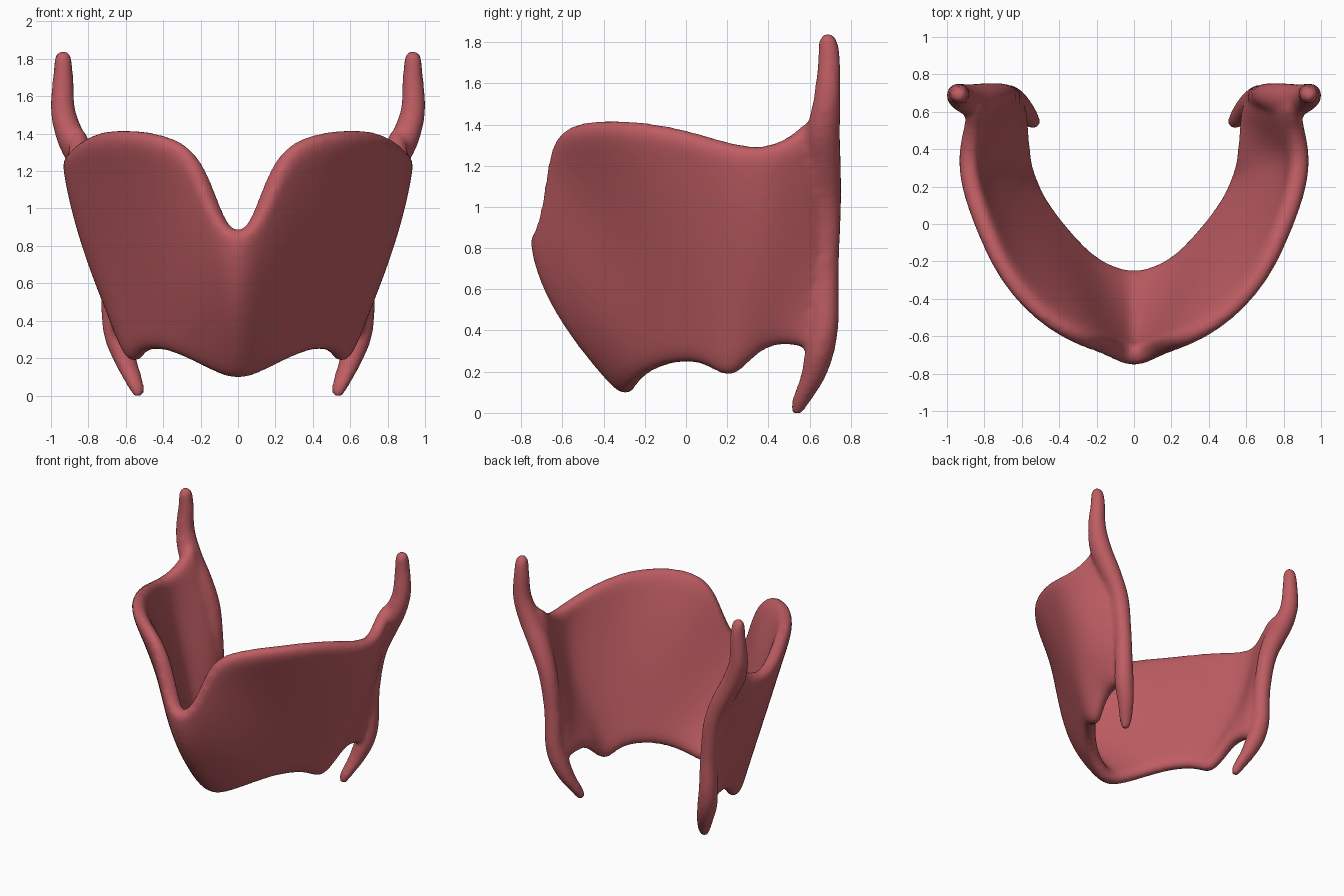
import bpy
import bmesh
import math
from mathutils import Vector

default_cube = bpy.data.objects.get("Cube")
if default_cube:
    bpy.data.objects.remove(default_cube, do_unlink=True)

# One flesh-red colour for the whole shield
material = bpy.data.materials.new("flesh red")
colour = (0.52, 0.11, 0.125, 1.0)
material.diffuse_color = colour
material.use_nodes = True
material.node_tree.nodes["Principled BSDF"].inputs["Base Color"].default_value = colour

# Columns of the curved wall from the front midline to the back edge:
# lower rim, middle and upper rim
columns = [
    ((0, -.265, .09), (0, -.6, .5), (0, -.72, .85)),
    ((.1, -.245, .12), (.09, -.565, .58), (.1, -.675, .96)),
    ((.22, -.195, .18), (.2, -.5, .7), (.18, -.65, 1.21)),
    ((.33, -.1, .23), (.33, -.36, .78), (.28, -.63, 1.36)),
    ((.44, .03, .25), (.49, -.19, .82), (.48, -.53, 1.42)),
    ((.51, .13, .22), (.625, -.01, .82), (.69, -.31, 1.43)),
    ((.545, .22, .15), (.715, .14, .82), (.805, -.04, 1.39)),
    ((.565, .3, .24), (.785, .27, .84), (.88, .18, 1.32)),
    ((.58, .4, .33), (.8, .39, .84), (.9, .37, 1.28)),
    ((.6, .52, .33), (.735, .54, .82), (.865, .53, 1.35)),
    ((.63, .66, .29), (.68, .68, .82), (.87, .66, 1.5)),
]

# Upper horn, thick back border and lower horn as one path: x, y, z, radius
horn_path = [
    (.935, .69, 1.84, .02), (.935, .69, 1.81, .045), (.935, .695, 1.7, .056),
    (.935, .685, 1.52, .068), (.88, .665, 1.35, .085), (.8, .67, 1.19, .085),
    (.715, .685, .98, .07), (.675, .68, .7, .063), (.665, .675, .45, .068),
    (.64, .65, .3, .073), (.597, .615, .17, .062), (.55, .56, .06, .048),
    (.532, .535, -.005, .027),
]


def along_column(column, t):
    """Smooth curve passing through the three points of a column."""
    low, mid, high = (Vector(p) for p in column)
    return low * (1 - t) * (1 - 2 * t) + mid * 4 * t * (1 - t) + high * t * (2 * t - 1)


def mirrored(p, side):
    return Vector((p[0] * side, p[1], p[2]))


def add_wall(bm, rows=8):
    """Open sheet running from one back edge round the front to the other."""
    last = len(columns) - 1
    grid = []
    for i in range(-last, last + 1):
        side = -1 if i < 0 else 1
        grid.append([bm.verts.new(mirrored(along_column(columns[abs(i)], r / rows), side))
                     for r in range(rows + 1)])
    for a, b in zip(grid, grid[1:]):
        for r in range(rows):
            bm.faces.new((a[r], b[r], b[r + 1], a[r + 1]))


def smooth_path(points, steps=4):
    """Catmull-Rom samples through position and radius."""
    pts = [Vector(p) for p in points]
    pts = [pts[0]] + pts + [pts[-1]]
    out = []
    for a, b, c, d in zip(pts, pts[1:], pts[2:], pts[3:]):
        for s in range(steps):
            t = s / steps
            out.append((b * 2 + (c - a) * t + (a * 2 - b * 5 + c * 4 - d) * t ** 2
                        + (b * 3 - a - c * 3 + d) * t ** 3) / 2)
    return out + [pts[-1]]


def add_horn(bm, side, segments=16):
    """Capped tube with round horizontal sections."""
    rings = []
    for p in smooth_path(horn_path):
        ring = []
        for k in range(segments):
            angle = math.tau * k / segments
            offset = Vector((math.cos(angle), math.sin(angle), 0)) * p.w
            ring.append(bm.verts.new(mirrored(p.xyz + offset, side)))
        rings.append(ring)
    faces = [bm.faces.new(rings[0]), bm.faces.new(rings[-1][::-1])]
    for a, b in zip(rings, rings[1:]):
        for k in range(segments):
            n = (k + 1) % segments
            faces.append(bm.faces.new((a[k], b[k], b[n], a[n])))
    bmesh.ops.recalc_face_normals(bm, faces=faces)


def new_object(name, bm):
    mesh = bpy.data.meshes.new(name)
    bm.to_mesh(mesh)
    bm.free()
    obj = bpy.data.objects.new(name, mesh)
    bpy.context.collection.objects.link(obj)
    return obj


# Thick, rounded wall
bm = bmesh.new()
add_wall(bm)
wall = new_object("wall_sheet", bm)
solid = wall.modifiers.new("thickness", "SOLIDIFY")
solid.thickness = 0.11
solid.offset = 0
solid.use_even_offset = True
rounding = wall.modifiers.new("rounding", "SUBSURF")
rounding.levels = 2
bpy.context.view_layer.update()
graph = bpy.context.evaluated_depsgraph_get()
thick_wall = bpy.data.meshes.new_from_object(wall.evaluated_get(graph))
bpy.data.objects.remove(wall, do_unlink=True)

# Wall and both horns fused into one smooth body
bm = bmesh.new()
bm.from_mesh(thick_wall)
bpy.data.meshes.remove(thick_wall)
bmesh.ops.recalc_face_normals(bm, faces=bm.faces[:])
for side in (-1, 1):
    add_horn(bm, side)
shield = new_object("cartilage_shield", bm)
shield.data.materials.append(material)
for face in shield.data.polygons:
    face.use_smooth = True
fuse = shield.modifiers.new("fuse", "REMESH")
fuse.mode = "VOXEL"
fuse.voxel_size = 0.018
fuse.use_smooth_shade = True
relax = shield.modifiers.new("relax", "SMOOTH")
relax.factor = 0.5
relax.iterations = 8
